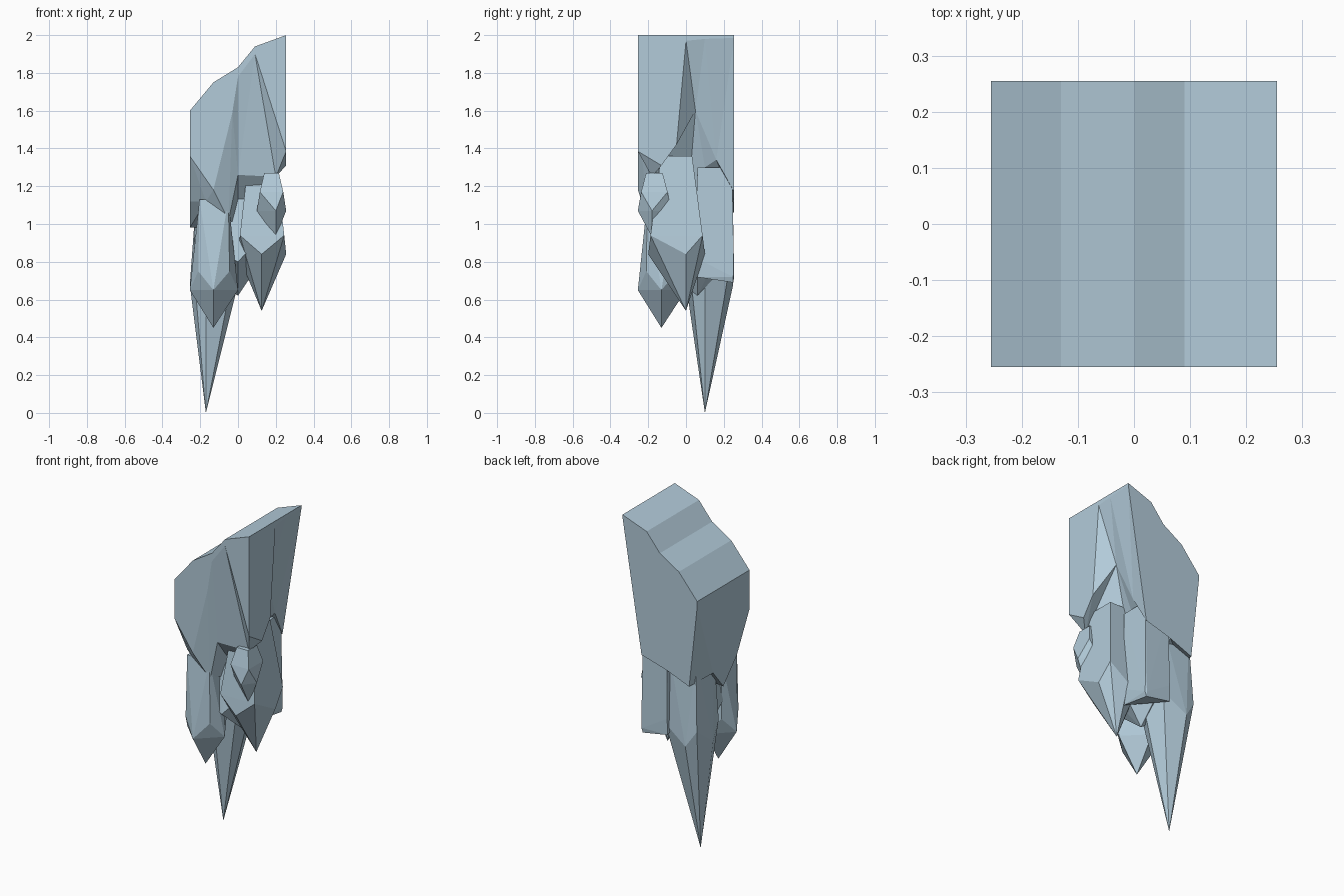
import bpy, bmesh
from mathutils import Vector
from mathutils.geometry import delaunay_2d_cdt

if "Cube" in bpy.data.objects:
    bpy.data.objects.remove(bpy.data.objects["Cube"])

H = 0.255  # half width of the square plan
stone = bpy.data.materials.new("pale_blue_stone")
stone.diffuse_color = (0.45, 0.60, 0.70, 1)
stone.use_nodes = True
stone.node_tree.nodes["Principled BSDF"].inputs["Base Color"].default_value = stone.diffuse_color


def finish(bm, name):
    bmesh.ops.recalc_face_normals(bm, faces=bm.faces[:])
    me = bpy.data.meshes.new(name)
    bm.to_mesh(me)
    bm.free()
    me.materials.append(stone)
    ob = bpy.data.objects.new(name, me)
    bpy.context.collection.objects.link(ob)
    return ob


def spike(name, tip, xs, ys, shoulder, crown, wide, narrow):
    """Faceted spike: tip, diamond shoulder at its bounds, boxy ledge, crown."""
    tx, ty, tz = tip
    cx, cy = sum(xs) / 2, sum(ys) / 2
    pts = [tip]
    pts += [(x, ty, shoulder) for x in xs] + [(tx, y, shoulder) for y in ys]
    for z, k in ((shoulder + .1, wide), (crown, narrow)):
        pts += [(cx + (x - cx) * k, cy + (y - cy) * k, z) for x in xs for y in ys]
    bm = bmesh.new()
    for p in pts:
        bm.verts.new(p)
    bmesh.ops.convex_hull(bm, input=bm.verts[:])
    loose = [v for v in bm.verts if not v.link_faces]
    bmesh.ops.delete(bm, geom=loose, context='VERTS')
    return finish(bm, name)


# Upper block: stepped top, jagged rim below, walls between them
top = [(-H, 1.6), (-.13, 1.75), (0, 1.83), (.09, 1.94), (H, 2)]
front = [(-H, 1.36), (-.13, 1.18), (-.03, 1.59), (0, 1.78), (.09, 1.9), (H, 1.385)]
right = [(-.13, 1.31), (-.05, 1.42), (0, 1.97), (.1, 1.98)]
back = [(H, 1.985), (.125, 1.17), (-.05, 1.12), (-.2, 1.06), (-H, 1.57)]
left = [(.1, 1.1), (0, .98), (-.13, 1.12)]
rim = ([(x, -H, z) for x, z in front] + [(H, y, z) for y, z in right]
       + [(x, H, z) for x, z in back] + [(-H, y, z) for y, z in left])
inner = [(-.17, -.2, 1.12), (-.05, -.2, 1.02), (0, -.2, 1.26), (.2, -.18, 1.25),
         (.1, .1, 1.3), (.14, .16, 1.34), (.17, .05, 1.6), (0, 0, 1)]
pts = rim + inner
n = len(rim)
tri = delaunay_2d_cdt([Vector(p[:2]) for p in pts],
                      [(i, (i + 1) % n) for i in range(n)], [], 1, 1e-5)
bm = bmesh.new()
low = [None] * len(pts)
vs = []
for co, orig in zip(tri[0], tri[3]):
    v = bm.verts.new((co.x, co.y, pts[orig[0]][2]))
    vs.append(v)
    for o in orig:
        low[o] = v
for f in tri[2]:
    bm.faces.new([vs[i] for i in f])
tf = [bm.verts.new((x, -H, z)) for x, z in top]
tb = [bm.verts.new((x, H, z)) for x, z in top]
for a, b, c, d in zip(tf, tf[1:], tb[1:], tb):
    bm.faces.new((a, b, c, d))
c1 = len(front) - 1                  # rim corners, anticlockwise
c2 = c1 + len(right) + 1
c3 = c2 + len(back) - 1
bm.faces.new(low[:c1 + 1] + tf[::-1])
bm.faces.new(low[c1:c2 + 1] + [tb[-1], tf[-1]])
bm.faces.new(low[c2:c3 + 1] + tb)
bm.faces.new(low[c3:n] + [low[0], tf[0], tb[0]])
rock = finish(bm, "hanging_rock")

# Hanging spikes below the block
spikes = [
    spike("main_spike", (-.17, .1, 0), (-H, 0), (0, .25), .68, 1.2, .85, .7),
    spike("front_left_spike", (-.13, -.13, .45), (-H, 0), (-H, 0), .65, 1.13, .65, .6),
    spike("right_spike", (.125, 0, .54), (0, H), (-.2, .1), .84, 1.36, .92, .55),
    spike("right_front_lump", (.2, -.18, .93), (.1, H), (-H, -.08), 1.07, 1.27, .8, .5),
    spike("back_right_spike", (.12, .25, .69), (-.05, .13), (.05, H), .72, 1.3, .97, .9),
    spike("core", (0, .06, .62), (-.23, .12), (-.16, .23), .8, 1.35, .85, .5),
]

# Merge everything into one solid
for s in spikes:
    m = rock.modifiers.new("join_" + s.name, 'BOOLEAN')
    m.operation = 'UNION'
    m.solver = 'EXACT'
    m.object = s
dg = bpy.context.evaluated_depsgraph_get()
merged = bpy.data.meshes.new_from_object(rock.evaluated_get(dg))
rock.modifiers.clear()
rock.data = merged
for s in spikes:
    bpy.data.objects.remove(s)
